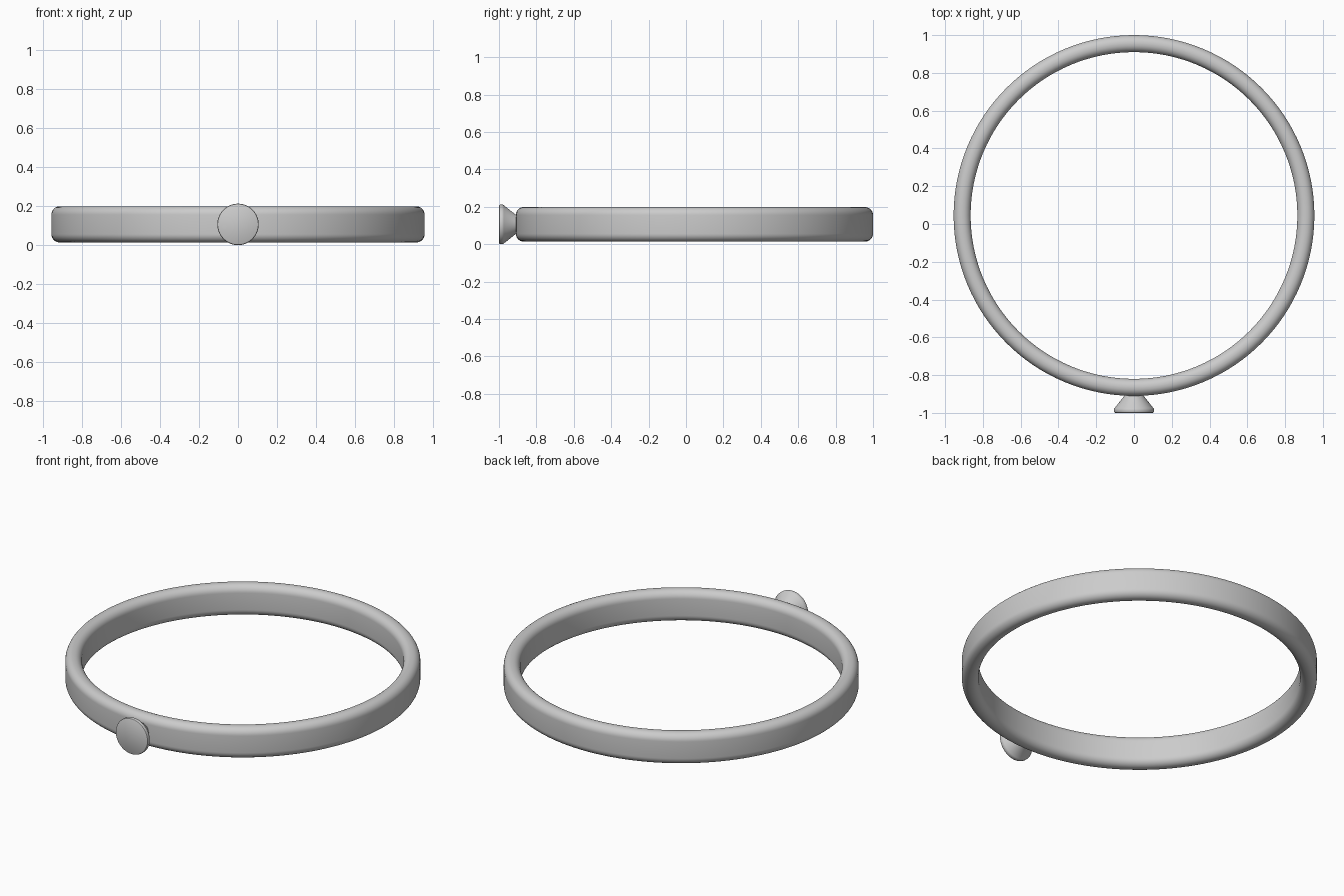
import bpy
from math import sin, cos, pi

if "Cube" in bpy.data.objects:
    bpy.data.objects.remove(bpy.data.objects["Cube"])


def lathe(name, profile, segments, closed, along_y, location):
    """Spin (radius, height) points round z, or round -y if along_y."""
    n = len(profile)
    verts, faces = [], []
    for s in range(segments):
        a = 2 * pi * s / segments
        for r, h in profile:
            x, y = r * cos(a), r * sin(a)
            verts.append((x, -h, y) if along_y else (x, y, h))
    for s in range(segments):
        t = (s + 1) % segments
        for i in range(n if closed else n - 1):
            j = (i + 1) % n
            faces.append((s * n + i, t * n + i, t * n + j, s * n + j))
    if not closed:
        faces.append([s * n for s in reversed(range(segments))])
        faces.append([s * n + n - 1 for s in range(segments)])
    mesh = bpy.data.meshes.new(name)
    mesh.from_pydata(verts, [], faces)
    obj = bpy.data.objects.new(name, mesh)
    bpy.context.collection.objects.link(obj)
    obj.location = location
    bpy.context.view_layer.objects.active = obj
    obj.select_set(True)
    bpy.ops.object.shade_smooth_by_angle(angle=0.6)
    obj.select_set(False)
    return obj


# Hoop: rounded-rectangle section spun into a band
inner, outer, half, fillet, steps = 0.865, 0.955, 0.0925, 0.043, 8
section = []
for k, (sr, sh) in enumerate([(1, 1), (-1, 1), (-1, -1), (1, -1)]):
    cr = (inner + outer) / 2 + sr * ((outer - inner) / 2 - fillet)
    ch = sh * (half - fillet)
    for i in range(steps + 1):
        a = (k + i / steps) * pi / 2
        section.append((cr + fillet * cos(a), ch + fillet * sin(a)))
section.reverse()
section = section[::-1]
lathe("hoop", section, 128, True, False, (0, 0.045, 0.106))

# Stud: flared knob on the front with a thin bevelled rim
stud_profile = [(0.044, 0.885), (0.05, 0.908), (0.102, 0.974), (0.106, 0.98),
                (0.106, 0.991), (0.104, 0.997), (0.099, 1.0)]
lathe("stud", stud_profile, 64, False, True, (0, 0, 0.106))
